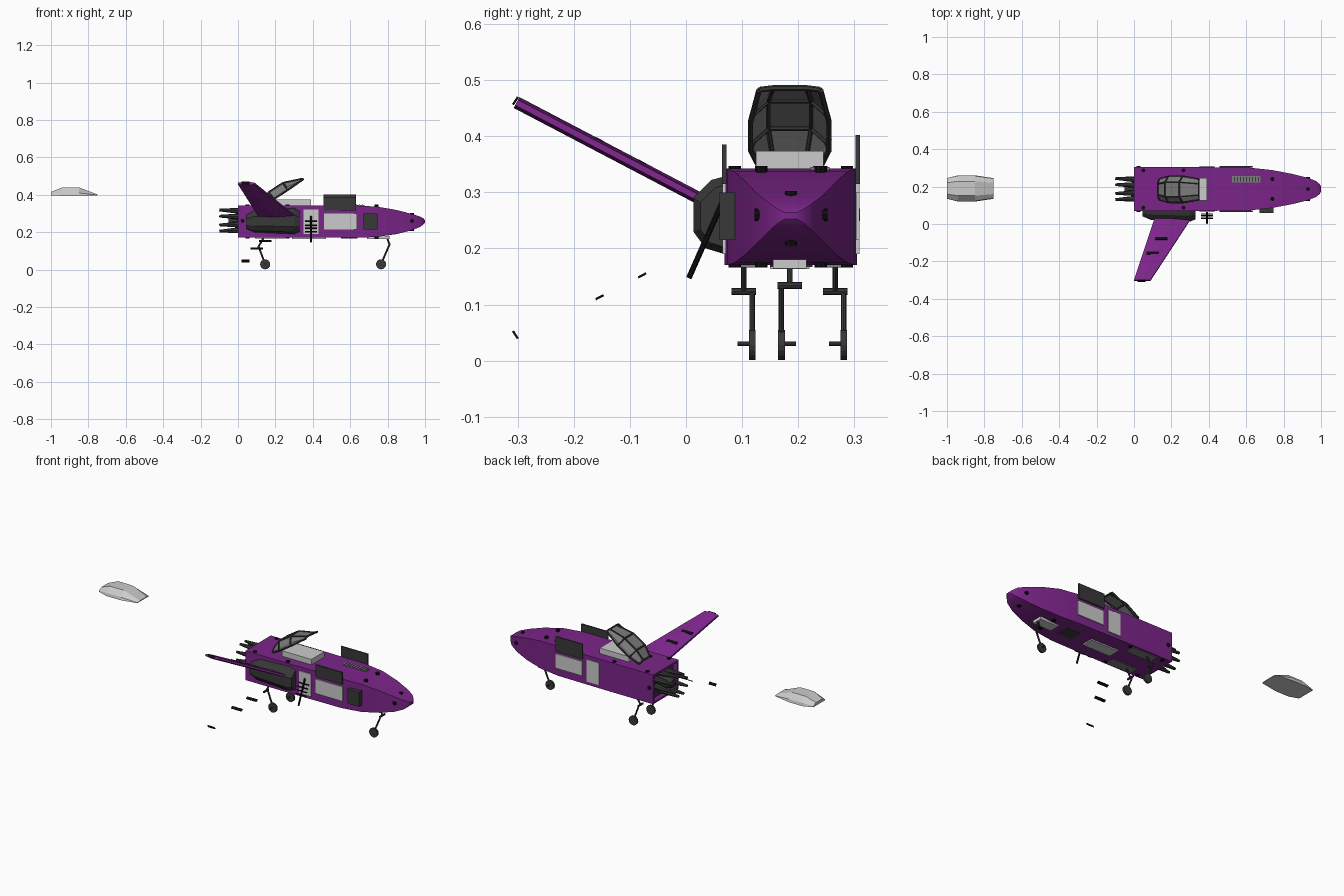
import bpy, bmesh, math
from mathutils import Vector, Matrix

if "Cube" in bpy.data.objects:
    bpy.data.objects.remove(bpy.data.objects["Cube"])


def material(name, r, g, b):
    m = bpy.data.materials.new(name)
    m.use_nodes = True
    m.diffuse_color = (r, g, b, 1)
    m.node_tree.nodes["Principled BSDF"].inputs["Base Color"].default_value = (r, g, b, 1)
    return m


PURPLE = material("purple hull", 0.2, 0.018, 0.25)
DARK = material("dark grey metal", 0.04, 0.04, 0.04)
BLACK = material("black", 0.004, 0.004, 0.004)
LIGHT = material("light grey", 0.6, 0.6, 0.6)
MID = material("mid grey glass", 0.2, 0.2, 0.2)
MID_Y = 0.187  # centre line of the hull


def finish(name, bm, *mats):
    bmesh.ops.recalc_face_normals(bm, faces=bm.faces)
    me = bpy.data.meshes.new(name)
    bm.to_mesh(me)
    bm.free()
    ob = bpy.data.objects.new(name, me)
    bpy.context.collection.objects.link(ob)
    for m in mats:
        me.materials.append(m)
    return ob


def box(name, xs, ys, zs, mat):
    """Box between the given pairs of limits."""
    bm = bmesh.new()
    spans = (xs, ys, zs)
    centre = Vector([sum(s) / 2 for s in spans])
    size = [s[1] - s[0] for s in spans]
    bmesh.ops.create_cube(bm, size=1, matrix=Matrix.Translation(centre) @ Matrix.Diagonal((*size, 1)))
    return finish(name, bm, mat)


def rod(name, a, b, r, mat, r2=None, sides=8):
    """Cylinder or cone from point a to point b."""
    a, b = Vector(a), Vector(b)
    d = b - a
    bm = bmesh.new()
    turn = d.to_track_quat('Z', 'Y').to_matrix().to_4x4()
    bmesh.ops.create_cone(bm, cap_ends=True, segments=sides, radius1=r,
                          radius2=r if r2 is None else r2, depth=d.length,
                          matrix=Matrix.Translation((a + b) / 2) @ turn)
    return finish(name, bm, mat)


def loft(name, rings, mats):
    """Skin a row of equal rings and cap both ends."""
    bm = bmesh.new()
    loops = [[bm.verts.new(p) for p in ring] for ring in rings]
    n = len(loops[0])
    for p, q in zip(loops, loops[1:]):
        for i in range(n):
            bm.faces.new((p[i], p[(i + 1) % n], q[(i + 1) % n], q[i]))
    first = bm.faces.new(loops[0])
    bm.faces.new(loops[-1])
    return bm, first


# Hull: rectangular sections that round off into the nose
stations = [(0, .118, .17, .342), (.3, .118, .17, .342), (.62, .114, .17, .342),
            (.74, .101, .174, .337), (.85, .08, .19, .318), (.93, .06, .21, .297),
            (.975, .042, .228, .283), (.993, .026, .243, .272), (1, .012, .252, .264)]
rings = [[(x, MID_Y + s * w, z) for s, z in ((-1, lo), (1, lo), (1, hi), (-1, hi))]
         for x, w, lo, hi in stations]
bm, rear = loft("hull", rings, PURPLE)
bmesh.ops.recalc_face_normals(bm, faces=bm.faces)
bmesh.ops.inset_region(bm, faces=[rear], thickness=.015)
moved = bmesh.ops.extrude_face_region(bm, geom=[rear])["geom"]
bmesh.ops.delete(bm, geom=[rear], context='FACES_ONLY')
for e in moved:
    if isinstance(e, bmesh.types.BMVert):
        e.co.x += .03
    elif isinstance(e, bmesh.types.BMFace):
        e.material_index = 1
hull = finish("hull", bm, PURPLE, DARK)
bpy.context.view_layer.objects.active = hull
hull.select_set(True)
bpy.ops.object.shade_smooth_by_angle(angle=math.radians(30))
hull.select_set(False)

# Rear nozzles in a ring
for i in range(8):
    a = math.radians(22.5 + 45 * i)
    y, z = MID_Y + .055 * math.cos(a), .262 + .055 * math.sin(a)
    rod("nozzle", (.03, y, z), (-.1, y + .006 * math.cos(a), z + .006 * math.sin(a)), .018, DARK, .007)
rod("nozzle_core", (.03, MID_Y, .262), (-.05, MID_Y, .262), .045, DARK, .025, 12)

# Engine pod beside the hull
section = [(.075, .33), (.045, .322), (.013, .29), (.013, .23), (.035, .2), (.075, .188)]
rings = []
for x, k in ((.045, .55), (.09, .85), (.3, 1), (.33, .8)):
    rings.append([(x, .075 + (y - .075) * k, .25 + (z - .25) * k) for y, z in section])
bm, _ = loft("pod", rings, DARK)
finish("engine_pod", bm, DARK)

# Swept wing rising outwards
up = Vector((0, .47, .88)) * .011
root, tip = (.115, .315, .045, .278), (0, .088, -.302, .46)
rings = []
for x0, x1, y, z in (root, tip):
    slim = up * .5
    rings.append([Vector((x0, y, z)) - slim, Vector(((x0 + x1) / 2, y, z)) - up, Vector((x1, y, z)) - slim,
                  Vector((x1, y, z)) + slim, Vector(((x0 + x1) / 2, y, z)) + up, Vector((x0, y, z)) + slim])
bm, _ = loft("wing", rings, PURPLE)
finish("wing", bm, PURPLE)


# Small plates on the wing, and the matching loose set below
def wing_plate(name, x, y, z, length, tilt):
    ob = box(name, (-length / 2, length / 2), (-.008, .008), (-.002, .002), BLACK)
    ob.location = (x, y, z)
    ob.rotation_euler.x = tilt


for x, y, top, low, length, tilt in ((.145, -.078, .353, .152, .068, 28), (.1, -.154, .393, .113, .068, 28),
                                     (.04, -.304, .463, .046, .045, -57)):
    t = math.radians(tilt)
    wing_plate("wing_plate", x, y, top, length, -t)
    wing_plate("loose_plate", x, y, low, length, t)

# Canopy shell, used for the loose glass and the opened canopy
shape = [(0, .055, .004, .022), (.06, .07, 0, .046), (.15, .07, 0, .046), (.25, .055, .003, .008)]


def canopy_rings():
    return [[Vector((x, s * w * k, z)) for s, k, z in
             ((-1, 1, lo), (-1, .95, lo + (hi - lo) * .35), (-1, .55, hi),
              (1, .55, hi), (1, .95, lo + (hi - lo) * .35), (1, 1, lo))] for x, w, lo, hi in shape]


bm, _ = loft("glass", canopy_rings(), LIGHT)
glass = finish("loose_canopy_glass", bm, LIGHT)
glass.location = (-1, .19, .393)

place = Matrix.Translation((.14, .185, .343)) @ Matrix.Rotation(math.radians(-33), 4, 'Y')
rings = [[place @ p for p in ring] for ring in canopy_rings()]
bm = bmesh.new()
loops = [[bm.verts.new(p) for p in ring] for ring in rings]
for p, q in zip(loops, loops[1:]):
    for i in range(5):
        bm.faces.new((p[i], p[i + 1], q[i + 1], q[i]))
bm.faces.new(loops[0])
finish("open_canopy_glass", bm, MID)
for ring in rings:
    for a, b in zip(ring, ring[1:]):
        rod("canopy_frame", a, b, .005, DARK, sides=6)
for p, q in zip(rings, rings[1:]):
    for i in (0, 2, 3, 5):
        rod("canopy_frame", p[i], q[i], .005, DARK, sides=6)
box("cockpit_tub", (.2, .39), (.125, .245), (.335, .374), LIGHT)

# Side bays with raised doors, mirrored on both sides
for s in (-1, 1):
    face = MID_Y + s * .116
    ys = sorted((face, face + s * .006))
    box("side_bay", (.46, .635), ys, (.215, .3), LIGHT)
    box("side_doorway", (.35, .43), ys, (.19, .32), LIGHT)
    box("bay_door", (.458, .632), (face - .004 + s * .003, face + .004 + s * .003),
        (.315, .385 if s < 0 else .402), DARK)
box("side_hatch", (.67, .745), (.06, .09), (.215, .3), DARK)

# Roof vent with ribs
box("roof_vent", (.525, .675), (.222, .256), (.335, .345), MID)
for i in range(9):
    x = .535 + i * .016
    box("vent_rib", (x, x + .004), (.226, .252), (.343, .347), DARK)

# Belly bays
box("nose_gear_bay", (.69, .81), (.155, .215), (.164, .18), LIGHT)
box("belly_hatch", (.55, .64), (.15, .225), (.167, .18), DARK)
box("belly_bay", (.29, .47), (.15, .22), (.163, .18), LIGHT)
for y in (.105, .265):
    box("rear_gear_bay", (.09, .25), (y - .028, y + .028), (.166, .18), MID)


# Landing gear: stub, cross bar, lower leg, axle and wheel
def gear(x_top, x_knee, x_wheel, y_top, y_leg, side, z_knee):
    rod("gear_stub", (x_top, y_top, .175), (x_knee, y_top, z_knee), .005, DARK)
    rod("gear_cross_bar", (x_knee, y_top - .022, z_knee), (x_knee, y_top + .022, z_knee), .006, DARK)
    rod("gear_leg", (x_knee, y_leg, z_knee), (x_wheel, y_leg, .03), .005, DARK)
    rod("gear_axle", (x_wheel, y_leg, .03), (x_wheel, y_leg + side * .026, .03), .004, DARK)
    rod("wheel", (x_wheel, y_leg - .006, .028), (x_wheel, y_leg + .006, .028), .027, DARK, sides=16)


gear(.795, .81, .765, .185, .17, 1, .134)
gear(.14, .11, .145, .103, .118, -1, .123)
gear(.14, .11, .145, .266, .281, -1, .123)

# Boarding ladder: one pole with rungs
foot, head = Vector((.39, .005, .147)), Vector((.39, .066, .285))
rod("ladder_pole", foot, head, .005, BLACK, sides=6)
for t in (.4, .53, .66, .8):
    p = foot.lerp(head, t)
    rod("ladder_rung", p - Vector((.033, 0, 0)), p + Vector((.033, 0, 0)), .004, BLACK, sides=6)

# Steering jets: short black studs on every side of the hull
for x, half in ((.05, .1), (.265, .1), (.74, .053)):
    for s in (-1, 1):
        y = MID_Y + s * half
        rod("top_jet", (x, y, .33), (x, y, .347), .011, BLACK)
        rod("belly_jet", (x, y, .18), (x, y, .166), .011, BLACK)
rod("nose_top_jet", (.93, MID_Y, .28), (.93, MID_Y, .302), .011, BLACK)
rod("nose_belly_jet", (.93, MID_Y, .23), (.93, MID_Y, .205), .011, BLACK)
for s in (-1, 1):
    for x, half in ((.025, .118), (.93, .06)):
        rod("side_jet", (x, MID_Y + s * (half - .015), .26), (x, MID_Y + s * (half + .005), .26), .011, BLACK)
